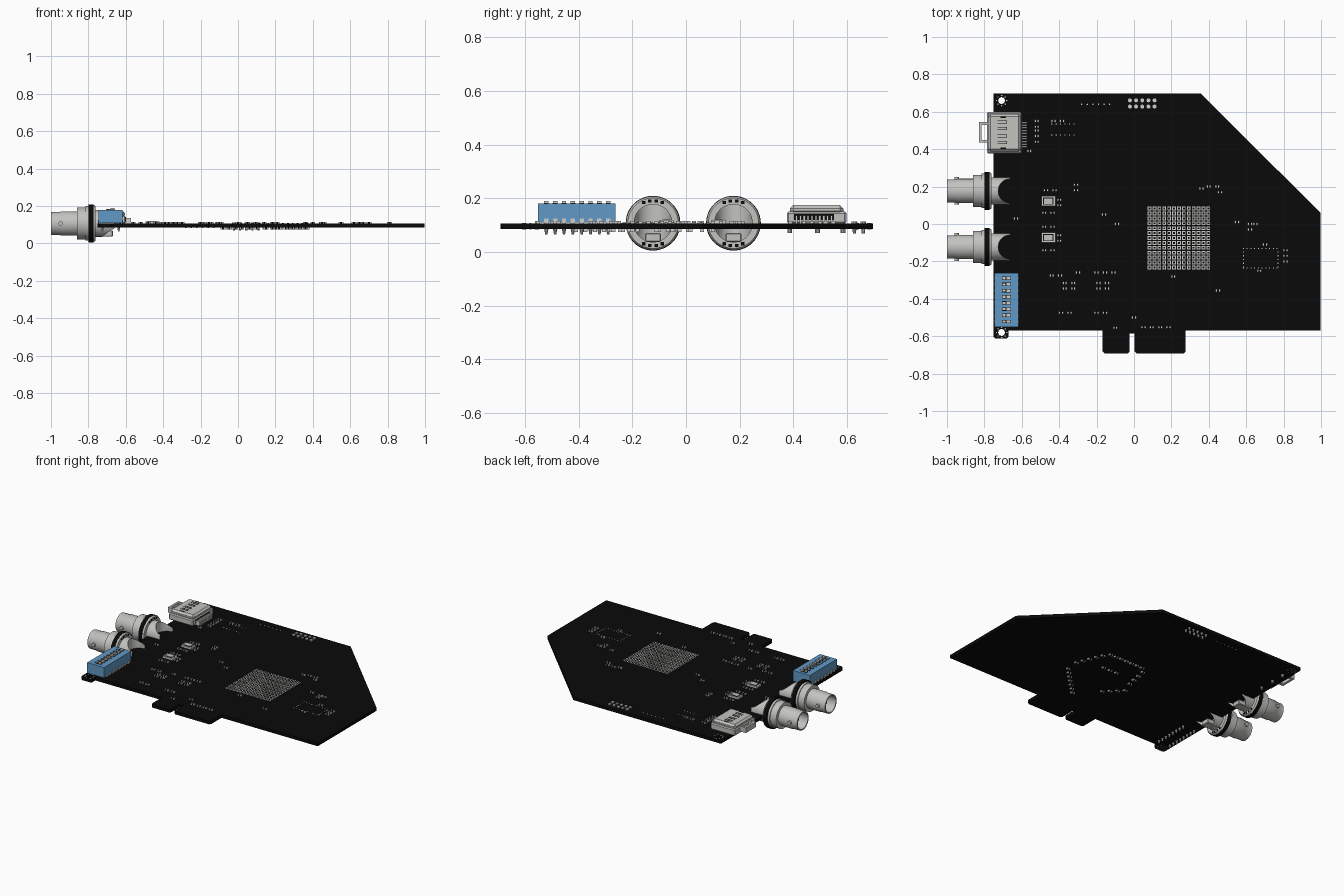
import bpy, bmesh, math
from mathutils import Matrix, Vector

if "Cube" in bpy.data.objects:
    bpy.data.objects.remove(bpy.data.objects["Cube"])


def material(name, r, g, b):
    m = bpy.data.materials.new(name)
    m.use_nodes = True
    m.diffuse_color = (r, g, b, 1)
    m.node_tree.nodes["Principled BSDF"].inputs["Base Color"].default_value = (r, g, b, 1)
    return m


BLACK = material("board black", .003, .003, .003)
METAL = material("connector metal", .54, .54, .52)
PAD = material("solder silver", .62, .62, .6)
BLUE = material("switch blue", .12, .32, .57)
TOP, BOTTOM = .106, .085          # board faces
AXIS = .107                       # coax centre height


def finish(name, bm, mat, smooth=False):
    bmesh.ops.recalc_face_normals(bm, faces=bm.faces)
    mesh = bpy.data.meshes.new(name)
    bm.to_mesh(mesh)
    bm.free()
    mesh.materials.append(mat)
    ob = bpy.data.objects.new(name, mesh)
    bpy.context.collection.objects.link(ob)
    if smooth:
        bpy.ops.object.select_all(action='DESELECT')
        ob.select_set(True)
        bpy.context.view_layer.objects.active = ob
        bpy.ops.object.shade_smooth_by_angle(angle=math.radians(35))
    return ob


def boxes(name, items, mat, bevel=0):
    """Boxes given as (x0, x1, y0, y1, z0, z1)."""
    bm = bmesh.new()
    for x0, x1, y0, y1, z0, z1 in items:
        place = Matrix.Translation(((x0 + x1) / 2, (y0 + y1) / 2, (z0 + z1) / 2))
        bmesh.ops.create_cube(bm, size=1, matrix=place @ Matrix.Diagonal((x1 - x0, y1 - y0, z1 - z0, 1)))
    ob = finish(name, bm, mat)
    if bevel:
        mod = ob.modifiers.new("edge", 'BEVEL')
        mod.width = bevel
    return ob


def block(x, y, sx, sy, z0, z1):
    return (x - sx / 2, x + sx / 2, y - sy / 2, y + sy / 2, z0, z1)


def rods(name, points, radius, z0, z1, mat, tip=1, sides=10):
    bm = bmesh.new()
    for x, y in points:
        bmesh.ops.create_cone(bm, cap_ends=True, segments=sides, radius1=radius * tip, radius2=radius,
                              depth=z1 - z0, matrix=Matrix.Translation((x, y, (z0 + z1) / 2)))
    return finish(name, bm, mat, True)


def lathe(name, profile, y, mat):
    """Spin (x, radius) points round the coax axis."""
    bm = bmesh.new()
    vs = [bm.verts.new((x, y, AXIS + r)) for x, r in profile]
    es = [bm.edges.new(p) for p in zip(vs, vs[1:])]
    bmesh.ops.spin(bm, geom=vs + es, cent=(0, y, AXIS), axis=(1, 0, 0), angle=math.tau, steps=48)
    bmesh.ops.remove_doubles(bm, verts=bm.verts, dist=.0001)
    return finish(name, bm, mat, True)


# Circuit board with two mounting holes
outline = [(-.751, .698), (.356, .698), (.997, .06), (.997, -.57), (.276, -.57), (.276, -.682),
           (.266, -.692), (.013, -.692), (.003, -.682), (.003, -.585), (-.024, -.585), (-.024, -.682),
           (-.034, -.692), (-.158, -.692), (-.168, -.682), (-.168, -.57), (-.671, -.57),
           (-.671, -.602), (-.681, -.612), (-.741, -.612), (-.751, -.602)]
holes = [(-.708, .66), (-.708, -.58)]


def circle(c, r, n):
    return [(c[0] + r * math.cos(i * math.tau / n), c[1] + r * math.sin(i * math.tau / n)) for i in range(n)]


bm = bmesh.new()
for loop in [outline] + [circle(h, .018, 24) for h in holes]:
    vs = [bm.verts.new((x, y, BOTTOM)) for x, y in loop]
    for a, b in zip(vs, vs[1:] + vs[:1]):
        bm.edges.new((a, b))
bmesh.ops.triangle_fill(bm, edges=bm.edges[:], use_beauty=True)
walls = bmesh.ops.extrude_face_region(bm, geom=bm.faces[:], use_keep_orig=True)["geom"]
bmesh.ops.translate(bm, verts=[v for v in walls if isinstance(v, bmesh.types.BMVert)], vec=(0, 0, TOP - BOTTOM))
finish("circuit_board", bm, BLACK)
rods("hole_vias", [p for h in holes for p in circle(h, .027, 8)], .004, BOTTOM - .001, TOP + .001, PAD)

# Two coax connectors
for side, y in (("front", -.123), ("back", .177)):
    lathe(side + "_coax_barrel", [(-.87, 0), (-.87, .054), (-1, .054), (-1, .062), (-.95, .062), (-.945, .065),
          (-.86, .065), (-.86, .086), (-.815, .086), (-.815, .092), (-.8, .092), (-.8, 0)], y, METAL)
    lathe(side + "_coax_pin", [(-.97, 0), (-.965, .01), (-.87, .01)], y, METAL)
    lathe(side + "_coax_washer", [(-.8, 0), (-.8, .102), (-.773, .102), (-.773, 0)], y, BLACK)
    lathe(side + "_coax_flange", [(-.773, 0), (-.773, .1), (-.763, .094), (-.763, 0)], y, METAL)
    # rear body ends in a saddle scooped by an upright cylinder
    rear = lathe(side + "_coax_rear", [(-.77, 0), (-.77, .072)] + [(-.66, .012 * i) for i in range(6, -1, -1)], y, METAL)
    for v in rear.data.vertices:
        if v.co.x > -.7:
            v.co.x -= math.sqrt(max(0, .066 ** 2 - (v.co.y - y) ** 2))
    boxes(side + "_coax_foot", [block(-.717, y, .095, .06, .037, .07)], METAL, .004)
    # bayonet lugs
    bm = bmesh.new()
    bmesh.ops.create_cone(bm, cap_ends=True, segments=16, radius1=.012, radius2=.012, depth=.148,
                          matrix=Matrix.Translation((-.948, y, AXIS)) @ Matrix.Rotation(math.pi / 2, 4, 'X'))
    # keep only the outer ends of the lug rod
    for sign in (1, -1):
        bmesh.ops.bisect_plane(bm, geom=bm.verts[:] + bm.edges[:] + bm.faces[:],
                               plane_co=(0, y + sign * .058, 0), plane_no=(0, 1, 0))
    bmesh.ops.delete(bm, geom=[f for f in bm.faces if abs(f.calc_center_median().y - y) < .05], context='FACES')
    finish(side + "_coax_lugs", bm, METAL, True)
    # dark slots on the flange face
    teeth = []
    for sign in (1, -1):
        for k in range(-2, 2):
            a = (k + .5) * .28
            teeth.append(block(y + .084 * math.sin(a), AXIS + sign * .084 * math.cos(a), .013, .012, -.768, -.761))
    boxes(side + "_flange_slots", [(t[4], t[5], t[0], t[1], t[2], t[3]) for t in teeth], BLACK)

# Blue switch bank
boxes("switch_body", [(-.745, -.618, -.552, -.262, TOP + .004, .18)], BLUE)
rows = [-.29 - .033 * i for i in range(8)]
boxes("switch_slots", [block(-.682, y, .048, .018, .178, .182) for y in rows], BLACK)
boxes("switch_levers", [block(-.67, y, .022, .016, .18, .19) for y in rows], PAD)
boxes("switch_marks", [block(-.696, y, .016, .012, .18, .184) for y in rows], PAD)
boxes("switch_feet", [block(x, y, .006, .016, TOP, .125) for x in (-.745, -.618) for y in rows], PAD)
rods("switch_pins", [(x, y) for x in (-.725, -.638) for y in rows], .008, .065, BOTTOM, PAD, .5)

# Cable socket with outer loop, spring slots and contacts
boxes("socket_base", [(-.785, -.602, .377, .598, TOP, .15)], METAL, .006)
boxes("socket_shell", [(-.78, -.605, .388, .587, .14, .174)], METAL, .012)
boxes("socket_loop", [(-.83, -.815, .435, .545, .12, .155), (-.83, -.78, .435, .45, .12, .155),
                      (-.83, -.78, .53, .545, .12, .155)], METAL)
springs = [.435, .47, .51, .545]
boxes("socket_spring_slots", [block(-.705, y + d, .05, .003, .172, .1755) for y in springs for d in (-.007, .007)]
      + [block(-.681, y, .003, .016, .172, .1755) for y in springs]
      + [block(-.7, y, .03, .008, .172, .1755) for y in (.405, .57)], BLACK)
boxes("socket_rear_slot", [block(-.602, .477, .004, .15, .118, .142)], BLACK)
boxes("socket_contacts", [block(-.59, .412 + .0145 * i, .034, .008, TOP, .136) for i in range(10)], PAD)
rods("socket_pegs", [(-.7, .49), (-.7, .387), (-.7, .585)], .009, .07, BOTTOM, METAL)

# Pin header
rods("header_pins", [(-.022 + .033 * i, y) for i in range(5) for y in (.628, .661)], .011, .068, .113, PAD, .5)
rods("header_vias", [(-.28 + .03 * i, .64) for i in range(6)], .004, BOTTOM - .002, TOP + .001, PAD)

# Ball grid landing pads: silver squares with dark middles
pitch = .0262
grid = [(.083 + pitch * i, -.232 + pitch * j) for i in range(13) for j in range(13)]
boxes("grid_pads", [block(x, y, .02, .02, TOP, .108) for x, y in grid], PAD)
boxes("grid_pad_centres", [block(x, y, .01, .01, .107, .109) for x, y in grid], BLACK)

# Small two-ended parts: cluster corner, columns, rows
clusters = [(-.52, .52, 1, 2), (-.52, .44, 1, 3), (-.56, .39, 1, 1), (-.43, .55, 2, 1), (-.47, .18, 2, 1),
            (-.48, .06, 2, 1), (-.48, -.015, 2, 1), (-.48, -.14, 2, 1), (-.4, .1, 1, 2), (-.4, -.09, 1, 2),
            (-.31, .18, 1, 2), (-.63, .03, 1, 1), (-.16, .05, 1, 1), (-.09, 0, 1, 1), (.36, .19, 1, 1),
            (.4, .2, 2, 1), (.46, .17, 1, 1), (.55, .01, 1, 1), (.62, -.03, 1, 2), (.65, .0, 1, 1),
            (.7, -.11, 1, 1), (.81, -.2, 1, 3), (.67, -.25, 1, 1), (.21, -.28, 1, 1), (.45, -.355, 1, 1),
            (-.44, -.275, 2, 1), (-.37, -.345, 2, 2), (-.3, -.26, 1, 1), (-.2, -.26, 3, 1), (-.19, -.345, 2, 2),
            (-.39, -.475, 2, 1), (-.2, -.475, 2, 1), (-.1, -.555, 1, 1), (.05, -.552, 4, 1), (0, -.5, 1, 1)]
top_parts = [(x + .045 * i, y + .03 * j) for x, y, n, m in clusters for i in range(n) for j in range(m)]


def line(a, b, n):
    return [tuple(Vector(a).lerp(Vector(b), i / (n - 1))) for i in range(n)]


under_parts = (line((.02, .1), (.27, .1), 7) + line((.02, -.28), (-.08, -.18), 4) + line((.37, -.11), (.3, .06), 5)
               + line((.15, -.41), (.36, -.2), 7) + line((.1, -.05), (.2, -.05), 3) + line((-.05, -.1), (-.02, .06), 4))
ends, bodies = [], []
for parts, z0, z1 in ((top_parts, TOP, .115), (under_parts, .075, BOTTOM)):
    for x, y in parts:
        ends += [block(x + d, y, .008, .015, z0, z1) for d in (-.009, .009)]
        bodies.append(block(x, y, .011, .013, z0, z1))
boxes("chip_part_ends", ends, PAD)
boxes("chip_part_bodies", bodies, BLACK)

# Oscillators and fine landing dots
spots = [(-.458, .122), (-.458, -.073)]
boxes("oscillator_cases", [block(x, y, .075, .054, TOP, .118) for x, y in spots], PAD)
boxes("oscillator_rims", [block(x, y, .056, .038, .117, .119) for x, y in spots], BLACK)
boxes("oscillator_lids", [block(x, y, .046, .028, .118, .121) for x, y in spots], METAL)
dots = [(.585 + .02 * i, y) for i in range(10) for y in (-.13, -.235)]
dots += [(x, -.23 + .02 * j) for x in (.585, .77) for j in range(5)]
dots += [(-.44 + .024 * i, y) for i in range(6) for y in (.475, .535)]
boxes("landing_dots", [block(x, y, .006, .006, TOP, .108) for x, y in dots], PAD)
